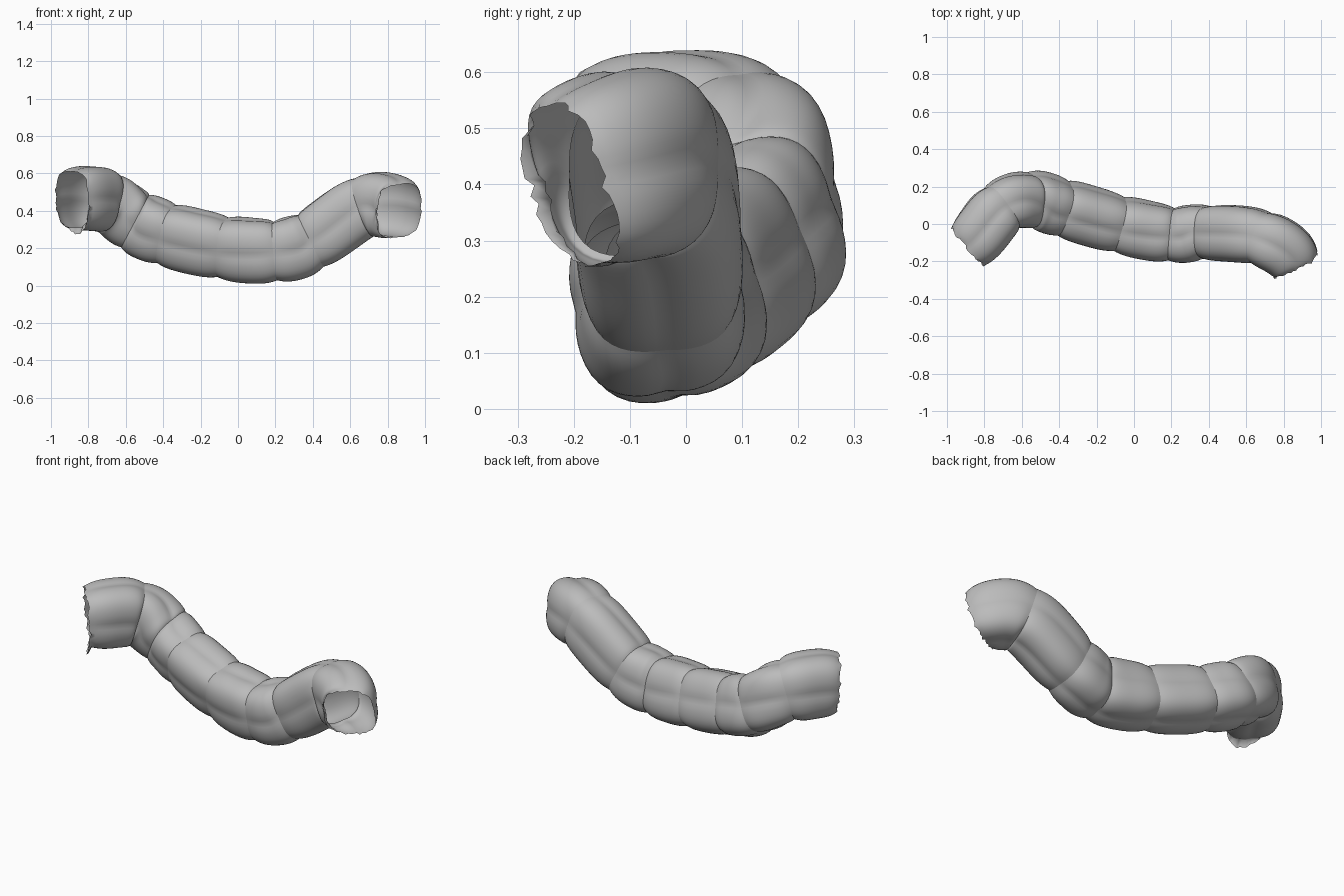
import bpy, bmesh, math, random
from mathutils import Vector

cube = bpy.data.objects.get("Cube")
if cube:
    bpy.data.objects.remove(cube)
random.seed(4)

mat = bpy.data.materials.new("soft_grey")
mat.use_nodes = True
GREY = (0.5, 0.5, 0.5, 1)
mat.diffuse_color = GREY
mat.node_tree.nodes["Principled BSDF"].inputs["Base Color"].default_value = GREY

# Centres of the seams along the tube, with half width and roll in degrees
SEAMS = [(-0.885, -0.12, 0.46, 0.134, 0), (-0.71, 0.085, 0.45, 0.136, 6),
         (-0.55, 0.13, 0.345, 0.135, 16), (-0.38, 0.085, 0.275, 0.136, 18),
         (-0.08, 0.0, 0.205, 0.136, 16), (0.2, -0.055, 0.185, 0.136, 8),
         (0.39, -0.045, 0.24, 0.136, 4), (0.68, -0.075, 0.425, 0.14, 5),
         (0.86, -0.2, 0.4, 0.132, 6)]
BULGE = [0.14, 0.07, 0.09, 0.1, 0.11, 0.1, 0.09, 0.11]
NAMES = ["right_end", "right_bend", "right_link", "right_middle",
         "centre", "left_link", "left_arm", "left_end"]
pts = [Vector(s[:3]) for s in SEAMS]
# Phantom end points make both ends curl toward the front
pts = [Vector((-1.15, -0.3, 0.4))] + pts + [Vector((0.84, -0.42, 0.31))]
AROUND, STEPS = 56, 18
TALL = 1.13


def centre_line(i, t):
    """Catmull-Rom position and direction on segment i."""
    a, b, c, d = pts[i:i + 4]
    p = (2*b + (c - a)*t + (2*a - 5*b + 4*c - d)*t*t + (3*b - a - 3*c + d)*t**3) / 2
    v = ((c - a) + 2*(2*a - 5*b + 4*c - d)*t + 3*(3*b - a - 3*c + d)*t*t) / 2
    return p, v.normalized()


def section(angle, puff):
    """Rounded square with a shallow groove along each side."""
    c, s = math.cos(angle), math.sin(angle)
    r = (abs(c)**3 + abs(s)**3) ** (-1 / 3)
    groove = math.exp(-(min(abs(c), abs(s)) / 0.16)**2)
    r *= 1 - 0.03 * groove * (0.4 + puff)
    return c * r, s * r * TALL


def add_flap(bm, rim, out, middle, length):
    """Ragged strip continuing the torn rim around one vertex."""
    span = range(middle - 8, middle + 9)
    flap = [bm.verts.new(rim[j % AROUND].co + out *
            (length * math.cos((j - middle) / 8 * 1.5) + random.uniform(0, 0.01))) for j in span]
    for n, j in enumerate(span[:-1]):
        a, b = rim[j % AROUND], rim[(j + 1) % AROUND]
        bm.faces.new((a, b, flap[n + 1], flap[n]))


def build_segment(i):
    bm = bmesh.new()
    rings = []
    last = len(NAMES) - 1
    for k in range(STEPS + 1):
        t = k / STEPS
        p, d = centre_line(i, t)
        flat = d.cross(Vector((0, 0, 1))).normalized()
        rise = flat.cross(d)
        roll = math.radians(SEAMS[i][4]*(1 - t) + SEAMS[i + 1][4]*t)
        side = flat * math.cos(roll) - rise * math.sin(roll)
        up = rise * math.cos(roll) + flat * math.sin(roll)
        puff = 1 - abs(2*t - 1)**3.2
        radius = (SEAMS[i][3]*(1 - t) + SEAMS[i + 1][3]*t) * (1 + BULGE[i]*puff)
        open_rim = (i == 0 and k == 0) or (i == last and k == STEPS)
        ring = []
        for j in range(AROUND):
            x, y = section(2 * math.pi * j / AROUND, puff)
            co = p + side * (x * radius) + up * (y * radius)
            if open_rim:
                co += d * random.uniform(-0.008, 0.008)
            ring.append(bm.verts.new(co))
        rings.append(ring)
    for r0, r1 in zip(rings, rings[1:]):
        for j in range(AROUND):
            n = (j + 1) % AROUND
            bm.faces.new((r0[j], r0[n], r1[n], r1[j]))
    # Torn flaps: one hangs below the right opening, one edges the left opening
    if i == 0:
        low = min(range(AROUND), key=lambda j: rings[0][j].co.z + 0.4 * rings[0][j].co.y)
        add_flap(bm, rings[0], Vector((-0.2, -0.2, -0.6)), low, 0.06)
    elif i == last:
        inner = min(range(AROUND), key=lambda j: rings[-1][j].co.x)
        add_flap(bm, rings[-1], Vector((0.2, -0.9, -0.3)), inner, 0.02)
    bmesh.ops.recalc_face_normals(bm, faces=bm.faces)
    # Point the open tube's faces outward
    bm.faces.ensure_lookup_table()
    f = bm.faces[STEPS // 2 * AROUND]
    if f.normal.dot(f.calc_center_median() - centre_line(i, 0.5)[0]) < 0:
        bmesh.ops.reverse_faces(bm, faces=bm.faces)
    for f in bm.faces:
        f.smooth = True
    mesh = bpy.data.meshes.new(NAMES[i] + "_segment")
    bm.to_mesh(mesh)
    bm.free()
    mesh.materials.append(mat)
    obj = bpy.data.objects.new(NAMES[i] + "_segment", mesh)
    bpy.context.collection.objects.link(obj)


for i in range(len(NAMES)):
    build_segment(i)
